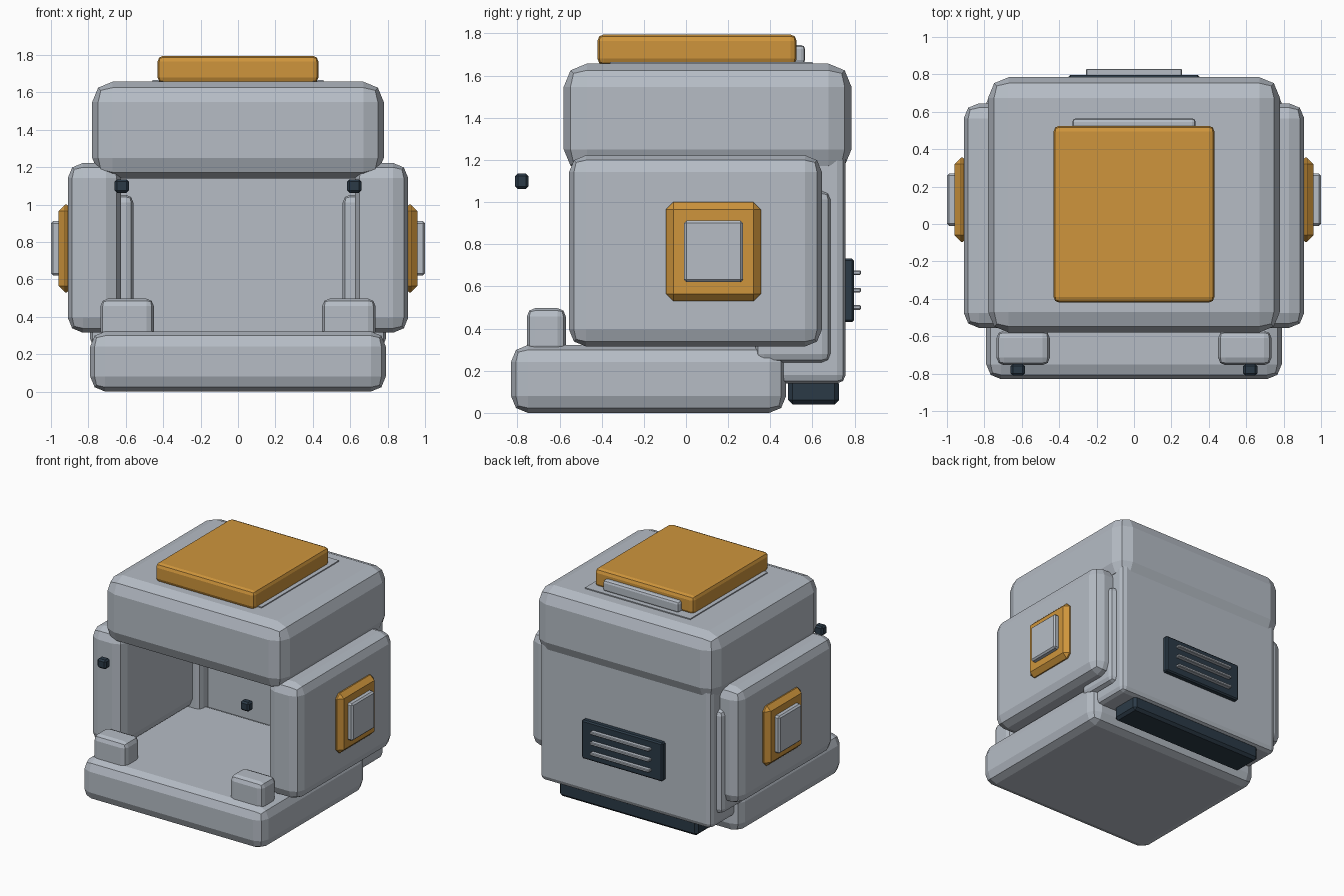
import bpy, bmesh

if "Cube" in bpy.data.objects:
    bpy.data.objects.remove(bpy.data.objects["Cube"])


def material(name, rgb):
    m = bpy.data.materials.new(name)
    m.diffuse_color = (*rgb, 1.0)
    m.use_nodes = True
    m.node_tree.nodes["Principled BSDF"].inputs["Base Color"].default_value = m.diffuse_color
    return m


GREY = material("light grey", (0.465, 0.505, 0.56))
ORANGE = material("amber", (0.62, 0.30, 0.045))
DARK = material("dark navy", (0.024, 0.042, 0.062))


def box(name, x, y, z, mat, bevel=0.0, segments=2):
    """Bevelled box from (min, max) ranges."""
    bm = bmesh.new()
    bmesh.ops.create_cube(bm, size=1.0)
    for v in bm.verts:
        for i, (lo, hi) in enumerate((x, y, z)):
            v.co[i] = hi if v.co[i] > 0 else lo
    if bevel:
        bmesh.ops.bevel(bm, geom=bm.edges[:], offset=bevel, segments=segments,
                        profile=0.5, affect='EDGES')
    me = bpy.data.meshes.new(name)
    bm.to_mesh(me)
    bm.free()
    me.materials.append(mat)
    ob = bpy.data.objects.new(name, me)
    bpy.context.collection.objects.link(ob)
    return ob


def pair(name, x, *args, **kw):
    """The same box on the right and the left side."""
    box("right_" + name, x, *args, **kw)
    box("left_" + name, (-x[1], -x[0]), *args, **kw)


# Main body
box("base", (-0.79, 0.79), (-0.83, 0.475), (0.0, 0.322), GREY, 0.08)
box("roof", (-0.78, 0.78), (-0.58, 0.785), (1.14, 1.657), GREY, 0.11)
box("back_panel", (-0.745, 0.745), (0.43, 0.757), (0.14, 1.25), GREY, 0.04)

# Side walls and rear corner posts
pair("side_wall", (0.625, 0.91), (-0.555, 0.645), (0.315, 1.222), GREY, bevel=0.08)
pair("rear_post", (0.56, 0.79), (0.33, 0.685), (0.24, 1.052), GREY, bevel=0.04)

# Side buttons
pair("button_frame", (0.88, 0.96), (-0.095, 0.355), (0.53, 1.0), ORANGE,
     bevel=0.035, segments=1)
pair("button", (0.93, 1.0), (-0.01, 0.27), (0.62, 0.912), GREY, bevel=0.012, segments=1)

# Front blocks and floating sensors
pair("front_block", (0.45, 0.735), (-0.755, -0.57), (0.28, 0.497), GREY, bevel=0.04)
pair("sensor", (0.583, 0.659), (-0.81, -0.748), (1.063, 1.135), DARK, bevel=0.012,
     segments=1)

# Roof hatch with seat plate and handle
box("hatch_plate", (-0.457, 0.457), (-0.36, 0.6), (1.64, 1.665), GREY)
box("hatch", (-0.43, 0.43), (-0.42, 0.525), (1.65, 1.795), ORANGE, 0.03)
box("hatch_handle", (-0.33, 0.33), (0.5, 0.565), (1.655, 1.745), GREY, 0.02)

# Rear vent with louvres, and the lower skid
box("vent", (-0.35, 0.35), (0.74, 0.797), (0.43, 0.732), DARK, 0.01, 1)
for i in range(3):
    z = 0.5 + 0.0825 * i
    box(f"louvre_{i + 1}", (-0.257, 0.257), (0.78, 0.83), (z - 0.011, z + 0.011),
        GREY, 0.005, 1)
box("rear_skid", (-0.6, 0.6), (0.485, 0.725), (0.04, 0.16), DARK, 0.02, 1)
